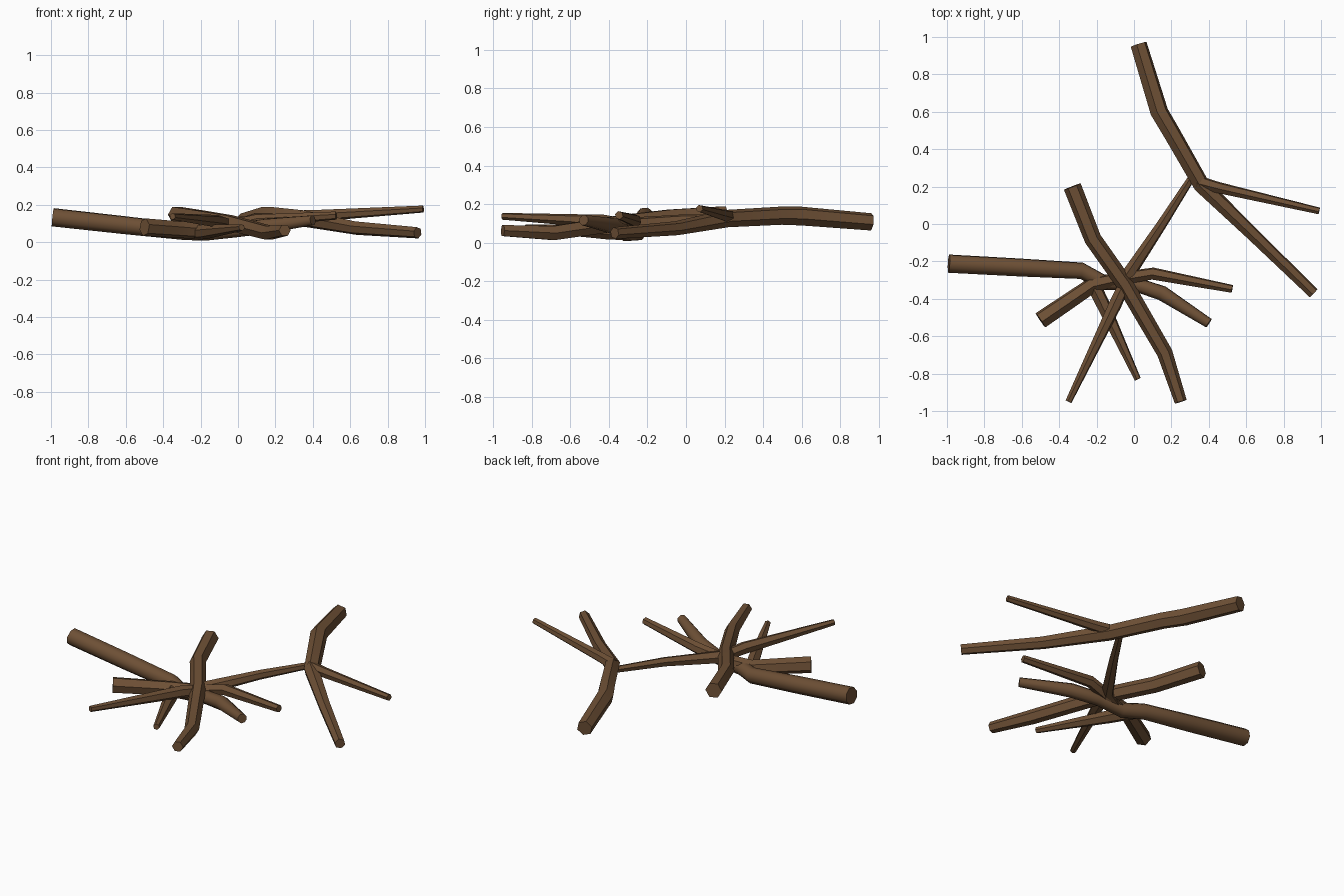
import bpy, bmesh, math
from mathutils import Vector

cube = bpy.data.objects.get("Cube")
if cube:
    bpy.data.objects.remove(cube)

bark = bpy.data.materials.new("bark_brown")
bark.use_nodes = True
COLOUR = (0.155, 0.08, 0.036, 1)
bark.diffuse_color = COLOUR
bark.node_tree.nodes["Principled BSDF"].inputs["Base Color"].default_value = COLOUR


def stick(name, path, sides=6, turn=0.3):
    """Tapered faceted stick along (x, y, z, radius) points."""
    points = [Vector(p[:3]) for p in path]
    bm = bmesh.new()
    rings = []
    for i, p in enumerate(points):
        before = points[max(i - 1, 0)]
        after = points[min(i + 1, len(points) - 1)]
        along = (after - before).normalized()
        across = along.cross(Vector((0, 0, 1))).normalized()
        up = across.cross(along)
        ring = []
        for k in range(sides):
            a = turn + math.tau * k / sides
            ring.append(bm.verts.new(p + path[i][3] * (across * math.cos(a) + up * math.sin(a))))
        rings.append(ring)
    for r0, r1 in zip(rings, rings[1:]):
        for k in range(sides):
            n = (k + 1) % sides
            bm.faces.new((r0[k], r0[n], r1[n], r1[k]))
    bm.faces.new(rings[0])
    bm.faces.new(rings[-1])
    bmesh.ops.recalc_face_normals(bm, faces=bm.faces)
    mesh = bpy.data.meshes.new(name)
    bm.to_mesh(mesh)
    bm.free()
    mesh.materials.append(bark)
    obj = bpy.data.objects.new(name, mesh)
    bpy.context.collection.objects.link(obj)
    bpy.ops.object.select_all(action='DESELECT')
    obj.select_set(True)
    bpy.context.view_layer.objects.active = obj
    bpy.ops.object.shade_smooth_by_angle(angle=math.radians(50))


# Forked branch at the back
stick("back_branch", [(0.025, 0.96, 0.108, 0.046), (0.135, 0.6, 0.138, 0.05),
                      (0.2, 0.49, 0.14, 0.048), (0.36, 0.21, 0.125, 0.046),
                      (0.63, -0.05, 0.075, 0.037), (0.96, -0.37, 0.05, 0.031)])
stick("back_branch_twig", [(0.34, 0.225, 0.135, 0.036), (0.45, 0.195, 0.143, 0.031),
                           (0.99, 0.07, 0.177, 0.019)])

# Long thin twigs crossing the pile
stick("linking_twig", [(0.31, 0.25, 0.125, 0.02), (0.15, 0.0, 0.12, 0.028),
                       (-0.03, -0.27, 0.095, 0.038), (-0.14, -0.31, 0.06, 0.035)])
stick("front_left_twig", [(-0.04, -0.3, 0.09, 0.032), (-0.1, -0.43, 0.11, 0.036),
                          (-0.35, -0.95, 0.137, 0.018)])

# Bent branch lying over the pile
stick("top_branch", [(-0.33, 0.2, 0.147, 0.048), (-0.22, -0.08, 0.132, 0.046),
                     (-0.05, -0.32, 0.105, 0.045), (0.165, -0.69, 0.05, 0.042),
                     (0.25, -0.95, 0.063, 0.033)], turn=0)

# Thick log with the twigs that split from its tip
stick("side_log", [(-0.99, -0.212, 0.133, 0.051), (-0.6, -0.233, 0.09, 0.05),
                   (-0.28, -0.25, 0.055, 0.046), (-0.17, -0.31, 0.05, 0.044),
                   (0.0, -0.32, 0.065, 0.04), (0.15, -0.37, 0.085, 0.042),
                   (0.4, -0.53, 0.117, 0.028)], sides=8)
stick("log_front_twig", [(-0.24, -0.28, 0.05, 0.04), (-0.17, -0.42, 0.055, 0.038),
                         (0.02, -0.83, 0.078, 0.018)])

# Short stump that continues as a twig on the other side
stick("stump_branch", [(-0.5, -0.515, 0.08, 0.048), (-0.36, -0.42, 0.07, 0.046),
                       (-0.22, -0.325, 0.06, 0.044), (-0.06, -0.29, 0.08, 0.036),
                       (0.1, -0.265, 0.115, 0.034), (0.525, -0.347, 0.142, 0.022)])
